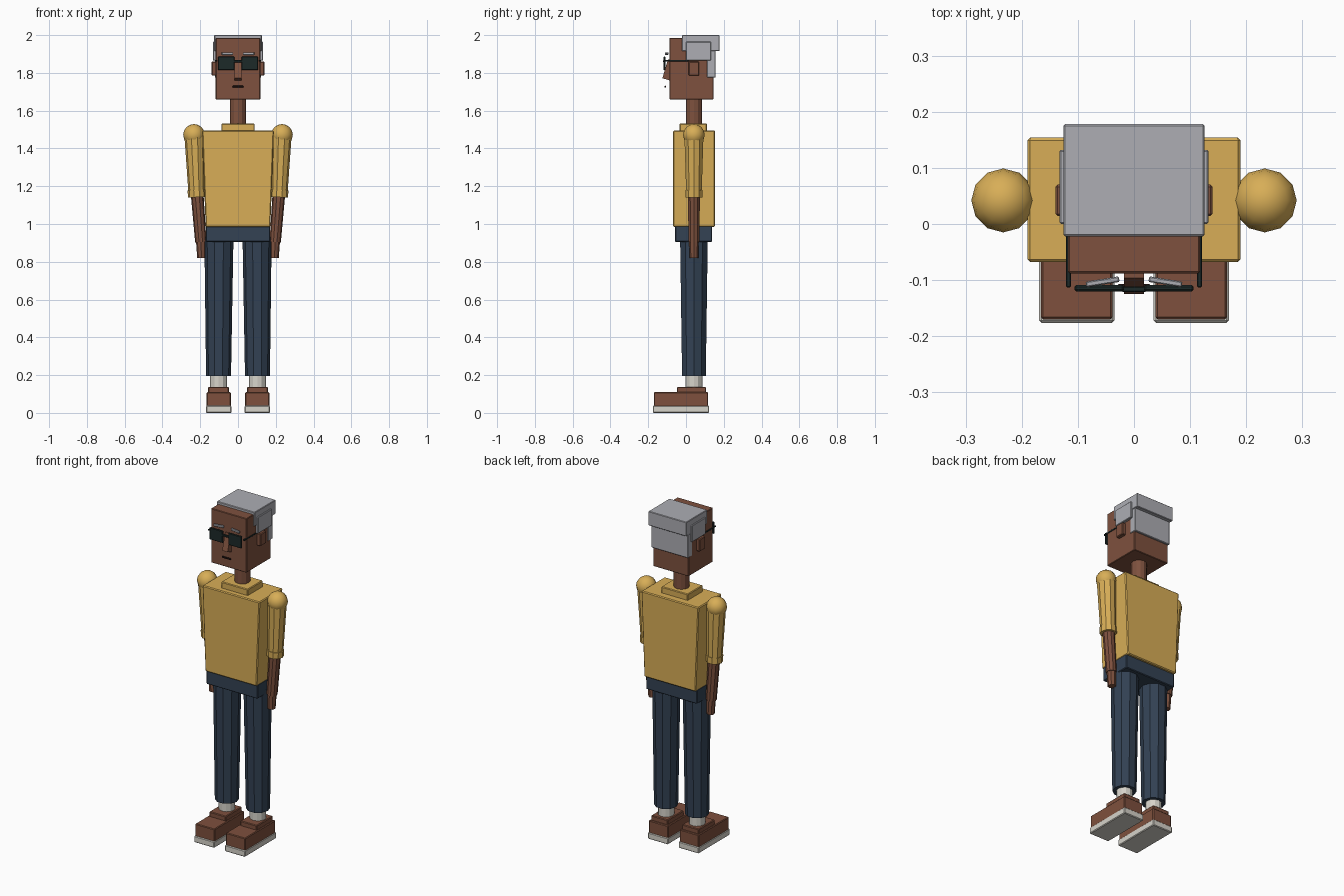
import bpy, bmesh, math
from mathutils import Vector, Matrix

if "Cube" in bpy.data.objects:
    bpy.data.objects.remove(bpy.data.objects["Cube"], do_unlink=True)


def material(name, hex_code):
    rgb = [int(hex_code[i:i + 2], 16) / 255 for i in (0, 2, 4)]
    lin = [c / 12.92 if c < 0.04 else ((c + 0.055) / 1.055) ** 2.4 for c in rgb]
    m = bpy.data.materials.new(name)
    m.use_nodes = True
    m.diffuse_color = (*lin, 1)
    m.node_tree.nodes["Principled BSDF"].inputs["Base Color"].default_value = (*lin, 1)
    return m


SKIN = material("brown skin", "7e513e")
SHIRT = material("mustard shirt", "d8ae57")
DENIM = material("navy trousers", "334254")
HAIR = material("grey hair", "adaeb4")
SHOE = material("brown shoe", "7e503d")
PALE = material("off white", "d6d3ca")
DARK = material("dark glasses", "1c2928")
LIP = material("dark mouth", "2a1a18")


def finish(name, bm, mat, smooth=False):
    bmesh.ops.recalc_face_normals(bm, faces=bm.faces)
    for f in bm.faces:
        f.smooth = smooth
    mesh = bpy.data.meshes.new(name)
    bm.to_mesh(mesh)
    bm.free()
    mesh.materials.append(mat)
    obj = bpy.data.objects.new(name, mesh)
    bpy.context.scene.collection.objects.link(obj)
    return obj


def box(name, mat, x, y, z, bevel=0.004, taper=1.0, yaw=0.0):
    """Box from (min, max) ranges; taper scales the bottom width."""
    lo, hi = Vector((x[0], y[0], z[0])), Vector((x[1], y[1], z[1]))
    size, mid = hi - lo, (lo + hi) / 2
    bm = bmesh.new()
    bmesh.ops.create_cube(bm, size=1)
    for v in bm.verts:
        if v.co.z < 0:
            v.co.x *= taper
        v.co = Vector(a * b for a, b in zip(v.co, size))
    if bevel:
        bmesh.ops.bevel(bm, geom=bm.edges[:], offset=bevel, segments=1, affect='EDGES')
    bm.transform(Matrix.Translation(mid) @ Matrix.Rotation(yaw, 4, 'Z'))
    return finish(name, bm, mat)


def limb(name, mat, p, q, r_p, r_q, sides=10):
    """Faceted tapered cylinder running from p down to q."""
    p, q = Vector(p), Vector(q)
    bm = bmesh.new()
    bmesh.ops.create_cone(bm, cap_ends=True, segments=sides, radius1=r_q, radius2=r_p,
                          depth=(p - q).length)
    turn = (p - q).to_track_quat('Z', 'Y').to_matrix().to_4x4()
    bm.transform(Matrix.Translation((p + q) / 2) @ turn)
    return finish(name, bm, mat)


def span(s, a, b):
    """Mirrored x range."""
    return (a, b) if s > 0 else (-b, -a)


MID = 0.042  # depth of the body's centre line

# Trunk, neck and head
box("pelvis", DENIM, (-0.17, 0.17), (-0.058, 0.138), (0.905, 0.99))
box("shirt_torso", SHIRT, (-0.19, 0.19), (-0.068, 0.154), (0.985, 1.495), 0.005, taper=0.9)
box("shirt_collar", SHIRT, (-0.088, 0.088), (-0.034, 0.11), (1.49, 1.532))
limb("neck", SKIN, (0, MID, 1.68), (0, MID, 1.5), 0.043, 0.043, 12)
box("head", SKIN, (-0.118, 0.118), (-0.088, 0.145), (1.66, 1.985), 0.003)

# Hair
box("hair_cap", HAIR, (-0.126, 0.126), (-0.022, 0.178), (1.915, 2.0), 0.003)
box("hair_back", HAIR, (-0.122, 0.122), (0.112, 0.156), (1.775, 1.92), 0.003)

# Nose as an extruded side profile, then mouth and bridge of the glasses
bm = bmesh.new()
profile = [(-0.08, 1.87), (-0.096, 1.87), (-0.125, 1.772), (-0.08, 1.758)]
face = bm.faces.new([bm.verts.new((-0.018, y, z)) for y, z in profile])
ext = bmesh.ops.extrude_face_region(bm, geom=[face])["geom"]
bmesh.ops.translate(bm, vec=(0.036, 0, 0), verts=[e for e in ext if isinstance(e, bmesh.types.BMVert)])
finish("nose", bm, SKIN)
box("mouth", LIP, (-0.029, 0.029), (-0.114, -0.107), (1.722, 1.732), 0.002)
box("glasses_bridge", DARK, (-0.022, 0.022), (-0.121, -0.111), (1.856, 1.868), 0.002)

for s, side in ((1, "left"), (-1, "right")):
    def at(x, z, s=s):
        return (s * x, MID, z)

    # Face and side hair
    box(side + "_hair_panel", HAIR, span(s, 0.112, 0.133), (0.0, 0.132), (1.865, 1.965), 0.003)
    box(side + "_ear", SKIN, span(s, 0.11, 0.14), (0.014, 0.07), (1.785, 1.86), 0.004)
    box(side + "_eyebrow", HAIR, span(s, 0.026, 0.086), (-0.108, -0.098), (1.896, 1.909),
        0.002, yaw=-s * 0.16)
    box(side + "_lens", DARK, span(s, 0.018, 0.106), (-0.12, -0.109), (1.814, 1.886), 0.003)
    box(side + "_glasses_temple", DARK, span(s, 0.112, 0.121), (-0.113, 0.015), (1.86, 1.869), 0.002)

    # Arm
    bm = bmesh.new()
    bmesh.ops.create_uvsphere(bm, u_segments=12, v_segments=8, radius=0.057)
    bm.transform(Matrix.Translation(at(0.233, 1.472)))
    finish(side + "_shoulder", bm, SHIRT, smooth=True)
    limb(side + "_sleeve", SHIRT, at(0.231, 1.47), at(0.219, 1.16), 0.053, 0.043)
    limb(side + "_sleeve_cuff", SHIRT, at(0.22, 1.18), at(0.218, 1.142), 0.047, 0.047)
    limb(side + "_forearm", SKIN, at(0.218, 1.18), at(0.197, 0.905), 0.034, 0.03)
    limb(side + "_hand", SKIN, at(0.197, 0.92), at(0.193, 0.82), 0.026, 0.023, 8)

    # Leg and shoe
    limb(side + "_trouser_leg", DENIM, at(0.101, 0.93), at(0.103, 0.195), 0.077, 0.066)
    limb(side + "_sock", PALE, at(0.103, 0.22), at(0.103, 0.13), 0.045, 0.045, 12)
    box(side + "_shoe_sole", PALE, span(s, 0.035, 0.169), (-0.176, 0.122), (0, 0.038))
    box(side + "_shoe_upper", SHOE, span(s, 0.038, 0.166), (-0.17, 0.117), (0.033, 0.11))
    box(side + "_shoe_collar", SHOE, span(s, 0.048, 0.158), (-0.048, 0.106), (0.105, 0.138))
